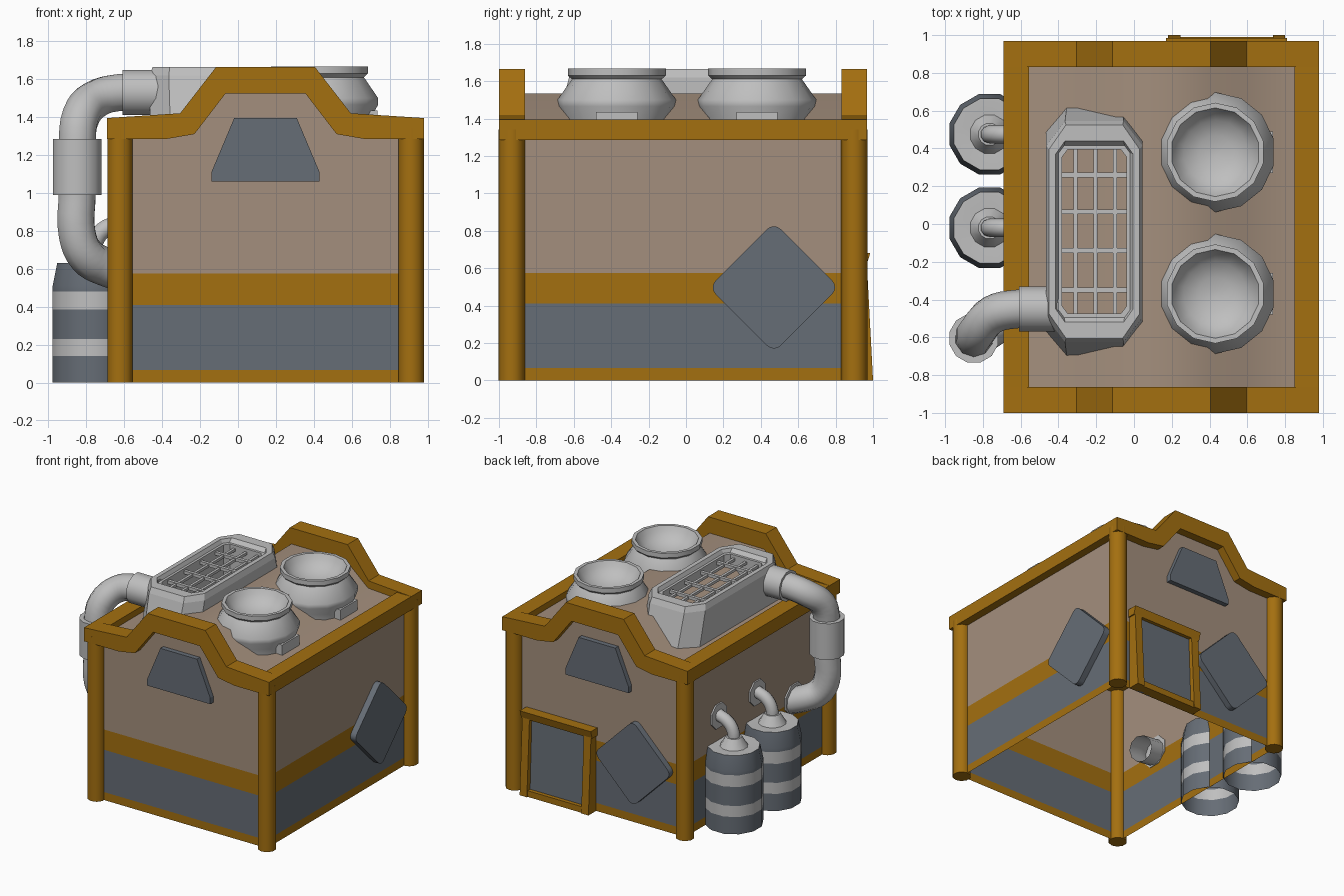
import bpy, bmesh, math

if "Cube" in bpy.data.objects:
    bpy.data.objects.remove(bpy.data.objects["Cube"])

def material(name, rgb):
    m = bpy.data.materials.new(name)
    m.diffuse_color = (*rgb, 1)
    m.use_nodes = True
    m.node_tree.nodes["Principled BSDF"].inputs["Base Color"].default_value = m.diffuse_color
    return m

ORANGE = material("ochre trim", (0.37, 0.16, 0.005))
BROWN = material("taupe wall", (0.37, 0.275, 0.205))
GREY = material("slate grey", (0.133, 0.153, 0.18))
LIGHT = material("light metal", (0.52, 0.52, 0.52))

def mesh(name, verts, faces, mats, rule=None, smooth=None, closed=False):
    me = bpy.data.meshes.new(name)
    me.from_pydata(verts, [], faces)
    if closed:
        bm = bmesh.new()
        bm.from_mesh(me)
        bmesh.ops.recalc_face_normals(bm, faces=bm.faces)
        bm.to_mesh(me)
        bm.free()
    for m in mats:
        me.materials.append(m)
    if rule:
        for p in me.polygons:
            p.material_index = rule(p.center)
    ob = bpy.data.objects.new(name, me)
    bpy.context.collection.objects.link(ob)
    if smooth:
        bpy.ops.object.select_all(action='DESELECT')
        ob.select_set(True)
        bpy.context.view_layer.objects.active = ob
        bpy.ops.object.shade_smooth_by_angle(angle=math.radians(smooth))
    return ob

def prism(name, pts, axis, d0, d1, mat, smooth=None):
    """Extrude a 2D outline along an axis."""
    put = {'x': lambda u, v, d: (d, u, v),
           'y': lambda u, v, d: (u, d, v),
           'z': lambda u, v, d: (u, v, d)}[axis]
    n = len(pts)
    verts = [put(u, v, d) for d in (d0, d1) for u, v in pts]
    faces = [(i, (i + 1) % n, n + (i + 1) % n, n + i) for i in range(n)]
    faces += [tuple(range(n))[::-1], tuple(range(n, 2 * n))]
    return mesh(name, verts, faces, [mat], smooth=smooth, closed=True)

def rect(u0, u1, v0, v1):
    return [(u0, v0), (u1, v0), (u1, v1), (u0, v1)]

def ring(cu, cv, r, n):
    return [(cu + r * math.cos(2 * math.pi * (i + .5) / n),
             cv + r * math.sin(2 * math.pi * (i + .5) / n)) for i in range(n)]

def loft(name, rings, mats, rule=None, smooth=None, cap=False):
    """Skin a stack of outlines, each (points, z)."""
    n = len(rings[0][0])
    verts = [(u, v, z) for pts, z in rings for u, v in pts]
    faces = [(j * n + i, j * n + (i + 1) % n, (j + 1) * n + (i + 1) % n, (j + 1) * n + i)
             for j in range(len(rings) - 1) for i in range(n)]
    if cap:
        faces.append(tuple(range(len(verts) - n, len(verts))))
    return mesh(name, verts, faces, mats, rule, smooth)

def pipe(name, pts, r):
    cu = bpy.data.curves.new(name, 'CURVE')
    cu.dimensions = '3D'
    cu.bevel_depth, cu.bevel_resolution, cu.resolution_u = r, 3, 4
    s = cu.splines.new('BEZIER')
    s.bezier_points.add(len(pts) - 1)
    for b, p in zip(s.bezier_points, pts):
        b.co = p
        b.handle_left_type = b.handle_right_type = 'AUTO'
    cu.materials.append(LIGHT)
    ob = bpy.data.objects.new(name, cu)
    bpy.context.collection.objects.link(ob)
    bpy.ops.object.select_all(action='DESELECT')
    ob.select_set(True)
    bpy.context.view_layer.objects.active = ob
    bpy.ops.object.convert(target='MESH')
    bpy.ops.object.shade_smooth_by_angle(angle=math.radians(50))

XL, XR, YF, YB, CX = -0.622, 0.914, -0.932, 0.9, 0.145
BANDS = [0, 0.065, 0.41, 0.575, 1.33]

def band(c):
    return 0 if c.z < .06 or .41 < c.z < .575 else 1 if c.z < .41 else 2

# Striped walls: open sheets, gables follow the raised roof line
def wall(name, a, b, gable):
    verts = [(*p, z) for z in BANDS for p in (a, b)]
    faces = [(2 * i, 2 * i + 1, 2 * i + 3, 2 * i + 2) for i in range(4)]
    if gable:
        s = 1 if b[0] > a[0] else -1
        faces[3] = (6, 7, 9, 10, 11, 12, 13, 8)
        verts += [(CX + s * u, a[1], z) for u, z in ((.43, 1.36), (.25, 1.55), (-.25, 1.55), (-.43, 1.36))]
    mesh(name, verts, faces, [ORANGE, GREY, BROWN], band)

wall("front_wall", (XL, YF), (XR, YF), True)
wall("right_wall", (XR, YF), (XR, YB), False)
wall("back_wall", (XR, YB), (XL, YB), True)
wall("left_wall", (XL, YB), (XL, YF), False)

# Roof sheet with raised middle
roof = [(XL, 1.34), (-.3, 1.36), (-.1, 1.535), (.39, 1.535), (.59, 1.36), (XR, 1.34)]
mesh("roof", [(x, y, z) for y in (YF, YB) for x, z in roof],
     [(i, i + 1, i + 7, i + 6) for i in range(5)], [BROWN], smooth=60)

# Corner posts, side beams and gable beams
for x in (XL, XR):
    for y in (YF, YB):
        prism("corner_post", ring(x, y, .07, 10), 'z', 0, 1.34, ORANGE, 45)
prism("left_beam", rect(-.69, -.555, 1.285, 1.395), 'y', -.99, .96, ORANGE)
prism("right_beam", rect(.85, .98, 1.285, 1.395), 'y', -.99, .96, ORANGE)
half_out = [(.835, 1.395), (.45, 1.42), (.26, 1.665)]
half_in = [(.21, 1.525), (.375, 1.31), (.52, 1.285), (.835, 1.285)]
right_half = half_out[::-1] + half_in[::-1]
outline = ([(CX - u, z) for u, z in half_out] + [(CX + u, z) for u, z in half_out[::-1]]
           + [(CX + u, z) for u, z in half_in[::-1]] + [(CX - u, z) for u, z in half_in])
prism("front_gable_beam", outline, 'y', -1, -.862, ORANGE)
prism("back_gable_beam", outline, 'y', .832, .968, ORANGE)

# Trapezoid plates on the gables
trap = [(-.14, 1.06), (.43, 1.06), (.43, 1.11), (.31, 1.395), (-.02, 1.395), (-.14, 1.11)]
prism("front_plate", trap, 'y', YF - .04, YF, GREY)
prism("back_plate", trap, 'y', YB, YB + .04, GREY)

# Rounded diamond plates
def diamond(cu, cv, h=.327, r=.05):
    pts = []
    for k in range(4):
        a = k * math.pi / 2
        for t in (-45, -22, 0, 22, 45):
            b = a + math.radians(t)
            pts.append((cu + (h - r) * math.cos(a) + r * math.cos(b),
                        cv + (h - r) * math.sin(a) + r * math.sin(b)))
    return pts

prism("right_diamond_plate", diamond(.47, .497), 'x', XR, XR + .05, GREY, 30)
prism("back_diamond_plate", diamond(-.185, .5), 'y', YB, YB + .05, GREY, 30)

# Back door with leaning frame
for x in (.18, .735):
    prism("door_post", [(.9, 0), (1, 0), (.965, .66), (.9, .66)], 'x', x, x + .065, ORANGE)
prism("door_lintel", [(.9, .615), (.965, .615), (.985, .68), (.9, .68)], 'x', .17, .81, ORANGE)
prism("door_sill", rect(.9, .99, 0, .05), 'x', .2, .78, ORANGE)
prism("door_panel", [(.9, 0), (.96, 0), (.935, .64), (.9, .64)], 'x', .22, .76, GREY)

# Striped barrels with small feed pipes
for y in (.475, -.02):
    cx = -.765
    prof = [(.22, 0), (.22, .14), (.22, .23), (.22, .385), (.22, .48), (.22, .51), (.195, .63),
            (.185, .63), (.105, .625), (.06, .70), (.04, .70)]
    loft("barrel", [(ring(cx, y, r, 12), z) for r, z in prof], [GREY, LIGHT],
         lambda c: int(.14 < c.z < .23 or .385 < c.z < .48 or c.z > .6), 35)
    pipe("barrel_pipe", [(cx, y, .66), (cx + .005, y, .73), (-.715, y, .80), (XL, y, .84)], .048)
    prism("barrel_pipe_flange", ring(y, .83, .105, 8), 'x', XL - .012, XL + .005, LIGHT)

# Large exhaust pipe
px, py = -.848, -.605
pipe("exhaust_pipe", [(-.42, -.45, 1.53), (-.62, -.45, 1.53), (-.75, -.48, 1.495), (-.83, -.57, 1.40),
                      (px, py, 1.25), (px, py, 1.0), (px, py, .78), (-.80, -.58, .67),
                      (-.70, -.52, .61), (-.45, -.46, .54)], .102)
prism("upper_collar", ring(-.45, 1.53, .122, 12), 'x', -.61, -.40, LIGHT, 40)
prism("lower_collar", ring(px, py, .133, 12), 'z', .99, 1.285, LIGHT, 40)
prism("exhaust_flange", ring(-.5, .595, .13, 8), 'x', XL - .012, XL + .005, LIGHT)

# Roof vent housing
def octagon(hx, hy, cx, cy):
    q = [(hx, hy - cy), (hx - cx, hy)]
    q += [(-u, v) for u, v in q[::-1]]
    q += [(-u, -v) for u, v in q]
    return [(u - .21, v - .04) for u, v in q]

loft("vent_housing", [(octagon(.255, .67, .11, .13), 1.3), (octagon(.255, .585, .1, .13), 1.62),
                      (octagon(.24, .565, .09, .13), 1.665), (octagon(.205, .48, .05, .07), 1.665),
                      (octagon(.19, .455, .03, .04), 1.635), (octagon(.17, .435, .03, .04), 1.635),
                      (octagon(.17, .435, .03, .04), 1.36)], [LIGHT])
for x in (-.31, -.205, -.1):
    prism("vent_bar_long", ring(x, 1.60, .015, 4), 'y', -.48, .40, LIGHT)
for y in (.26, .065, -.14, -.35):
    prism("vent_bar_cross", ring(y, 1.605, .018, 4), 'x', -.39, -.03, LIGHT)

# Round roof fans
for y in (.38, -.37):
    prof = [(.28, 1.3), (.28, 1.40), (.317, 1.465), (.317, 1.5), (.24, 1.61), (.262, 1.63),
            (.262, 1.667), (.235, 1.667), (.215, 1.63), (.17, 1.58), (.09, 1.55), (.02, 1.54)]
    loft("roof_fan", [(ring(.43, y, r, 14), z) for r, z in prof], [LIGHT], None, 35, True)
    prism("fan_bracket", rect(.65, .735, y - .11, y + .11), 'z', 1.34, 1.435, LIGHT)
